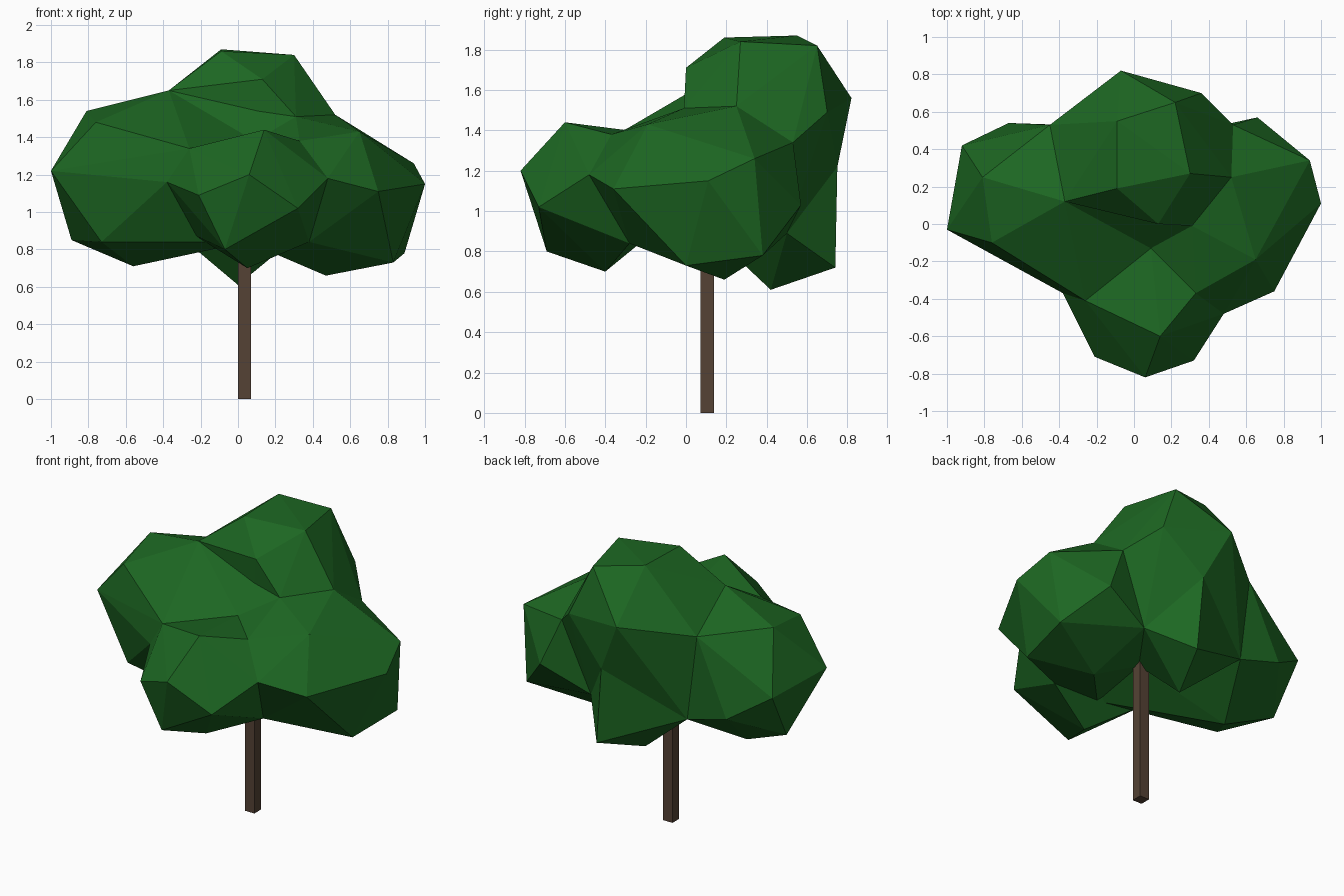
import bpy
import bmesh

if "Cube" in bpy.data.objects:
    bpy.data.objects.remove(bpy.data.objects["Cube"])


def paint(name, rgb):
    mat = bpy.data.materials.new(name)
    mat.diffuse_color = (*rgb, 1)
    mat.use_nodes = True
    mat.node_tree.nodes["Principled BSDF"].inputs["Base Color"].default_value = mat.diffuse_color
    return mat


def hull_object(name, points):
    """Faceted convex puff through a few corner points."""
    bm = bmesh.new()
    for p in points:
        bm.verts.new(p)
    out = bmesh.ops.convex_hull(bm, input=bm.verts[:])
    junk = {g for g in out["geom_interior"] + out["geom_unused"]
            if isinstance(g, bmesh.types.BMVert) and g.is_valid}
    bmesh.ops.delete(bm, geom=list(junk), context='VERTS')
    bmesh.ops.recalc_face_normals(bm, faces=bm.faces[:])
    me = bpy.data.meshes.new(name)
    bm.to_mesh(me)
    bm.free()
    ob = bpy.data.objects.new(name, me)
    bpy.context.collection.objects.link(ob)
    return ob


# creases where neighbouring puffs meet
top = (0.09, -0.13, 1.38)
base = (0.03, 0.08, 0.93)
throat = (0.05, -0.28, 0.84)
shoulder = (-0.37, 0.12, 1.65)
notch = (0.31, -0.01, 1.51)
waist = (0.09, 0.75, 1.22)
back_l, under_l = (-0.45, 0.53, 1.49), (-0.38, 0.53, 0.93)
front_l, brow_l, chin_l = (-0.38, -0.37, 1.16), (-0.26, -0.41, 1.34), (-0.24, -0.18, 0.88)
side_r, back_r, under_r = (0.52, 0.25, 1.52), (0.53, 0.53, 1.34), (0.34, 0.50, 0.89)
front_r, brow_r, chin_r = (0.48, -0.48, 1.18), (0.33, -0.37, 1.38), (0.38, -0.28, 0.84)

# foliage puffs
puffs = {
    "crown": [base, shoulder, notch, back_l, under_l, side_r, back_r, under_r, waist,
              (-0.09, 0.19, 1.86), (0.30, 0.27, 1.84), (-0.09, 0.55, 1.87),
              (0.22, 0.65, 1.82), (-0.07, 0.82, 1.56), (0.36, 0.70, 1.49),
              (0.13, 0.0, 1.71)],
    "skirt": [base, under_l, under_r, waist, (0.0, 0.42, 0.61), (0.13, 0.74, 0.72)],
    "right": [top, base, throat, notch, side_r, back_r, under_r, front_r, brow_r, chin_r,
              (0.75, -0.36, 1.11), (1.0, 0.11, 1.15), (0.65, -0.19, 1.43),
              (0.94, 0.34, 1.26), (0.66, 0.57, 1.03), (0.83, 0.0, 0.73),
              (0.89, 0.38, 0.78), (0.47, 0.19, 0.66)],
    "front": [top, throat, front_l, brow_l, chin_l, front_r, brow_r, chin_r,
              (0.14, -0.60, 1.44), (0.06, -0.82, 1.20), (0.32, -0.73, 1.02),
              (-0.21, -0.71, 1.09), (-0.07, -0.69, 0.80), (0.05, -0.40, 0.70)],
    "left": [top, base, throat, shoulder, back_l, under_l, front_l, brow_l, chin_l,
             (-0.81, 0.25, 1.54), (-1.0, -0.03, 1.22), (-0.76, -0.10, 1.48),
             (-0.92, 0.42, 1.17), (-0.67, 0.54, 1.01), (-0.89, 0.23, 0.85),
             (-0.73, -0.10, 0.84), (-0.56, 0.17, 0.71)],
    "middle": [top, notch, shoulder, base],
}
parts = [hull_object(n, p) for n, p in puffs.items()]

# weld the puffs into one canopy
canopy = parts[0]
for puff in parts[1:]:
    mod = canopy.modifiers.new("join", 'BOOLEAN')
    mod.operation = 'UNION'
    mod.solver = 'EXACT'
    mod.object = puff
bpy.context.view_layer.update()
deps = bpy.context.evaluated_depsgraph_get()
mesh = bpy.data.meshes.new_from_object(canopy.evaluated_get(deps))
canopy.modifiers.clear()
canopy.data = mesh
for puff in parts[1:]:
    bpy.data.objects.remove(puff)
canopy.name = "canopy"
mesh.materials.clear()
mesh.materials.append(paint("leaf_green", (0.012, 0.135, 0.016)))

# square trunk
bpy.ops.mesh.primitive_cube_add(size=1, location=(0.035, 0.105, 0.48))
trunk = bpy.context.object
trunk.name = "trunk"
trunk.scale = (0.068, 0.068, 0.96)
trunk.data.materials.append(paint("bark_brown", (0.09, 0.055, 0.035)))
